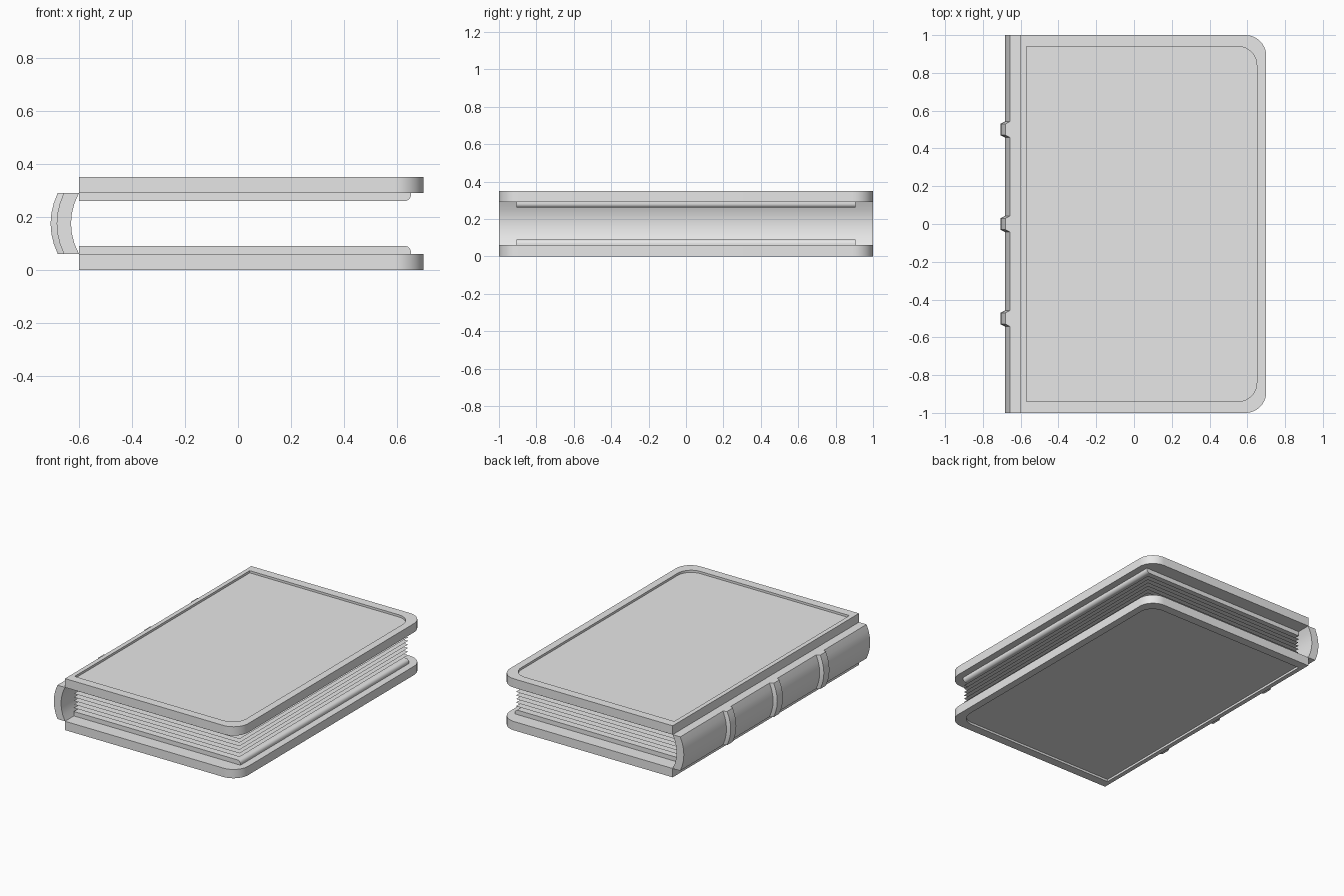
import bpy, bmesh, math

if "Cube" in bpy.data.objects:
    bpy.data.objects.remove(bpy.data.objects["Cube"])

grey = bpy.data.materials.new("plain_grey")
grey.diffuse_color = (0.8, 0.8, 0.8, 1)
grey.use_nodes = True
grey.node_tree.nodes["Principled BSDF"].inputs["Base Color"].default_value = grey.diffuse_color


def finish(name, bm, smooth=True):
    bmesh.ops.recalc_face_normals(bm, faces=bm.faces[:])
    mesh = bpy.data.meshes.new(name)
    bm.to_mesh(mesh)
    bm.free()
    mesh.materials.append(grey)
    ob = bpy.data.objects.new(name, mesh)
    bpy.context.collection.objects.link(ob)
    if smooth:
        bpy.ops.object.select_all(action='DESELECT')
        ob.select_set(True)
        bpy.context.view_layer.objects.active = ob
        bpy.ops.object.shade_smooth_by_angle(angle=math.radians(30))
    return ob


def loft(name, rings):
    """Join equal-sized rings of points and cap both ends."""
    bm = bmesh.new()
    loops = [[bm.verts.new(p) for p in ring] for ring in rings]
    n = len(loops[0])
    for a, b in zip(loops, loops[1:]):
        for i in range(n):
            j = (i + 1) % n
            bm.faces.new((a[i], a[j], b[j], b[i]))
    bm.faces.new(loops[0])
    bm.faces.new(loops[-1])
    return finish(name, bm)


def board_outline(x0, x1, y, r, z, steps=10):
    """Rectangle with both fore-edge corners rounded."""
    pts = [(x0, -y, z)]
    for s in (-1, 1):
        for i in range(steps + 1):
            a = math.pi / 2 * (i / steps if s > 0 else i / steps - 1)
            pts.append((x1 - r + r * math.cos(a), s * (y - r) + r * math.sin(a), z))
    pts.append((x0, y, z))
    return pts


# Covers, each with a shallow recessed panel on the outside
for name, inner, outer, floor in (("lower_cover", 0.06, 0.0, 0.015),
                                  ("upper_cover", 0.29, 0.35, 0.335)):
    loft(name, [board_outline(-0.6, 0.70, 1.0, 0.11, inner),
                board_outline(-0.6, 0.70, 1.0, 0.11, outer),
                board_outline(-0.57, 0.65, 0.94, 0.10, outer),
                board_outline(-0.57, 0.65, 0.94, 0.10, floor)])

# Page blocks against each cover, rounded along the inner fore edge
R = 0.022
profile = [(-0.6, 0.06), (0.652, 0.06)]
for i in range(7):
    a = math.pi / 2 * i / 6
    profile.append((0.652 - R + R * math.cos(a), 0.09 - R + R * math.sin(a)))
profile.append((-0.6, 0.09))
for name, flip in (("lower_page_block", False), ("upper_page_block", True)):
    loft(name, [[(x, y, 0.35 - z if flip else z) for x, z in profile]
                for y in (-0.905, 0.905)])

# Loose flat sheets between the blocks
SHEETS = 6
for k in range(SHEETS):
    z = 0.09 + 0.17 * (k + 1) / (SHEETS + 1)
    bm = bmesh.new()
    bm.faces.new([bm.verts.new(p) for p in ((-0.6, -0.905, z), (0.645, -0.905, z),
                                            (0.645, 0.905, z), (-0.6, 0.905, z))])
    finish("page_sheet", bm, smooth=False)


def bow(x, depth, steps=6):
    """Curve from the lower to the upper hinge, bulging towards -x."""
    return [(x - depth * (1 - (2 * i / steps - 1) ** 2), 0.06 + 0.23 * i / steps)
            for i in range(steps + 1)]


def strip(outer_x, inner_x):
    return bow(outer_x, 0.027) + bow(inner_x, 0.03)[::-1]


# Curved spine
loft("spine", [[(x, y, z) for x, z in strip(-0.657, -0.6)] for y in (-1, 1)])

# Raised bands across the spine, with sloped sides
for yc in (-0.5, 0.0, 0.5):
    rings = []
    for dy, x in ((-0.042, -0.657), (-0.03, -0.68), (0.03, -0.68), (0.042, -0.657)):
        rings.append([(px, yc + dy, pz) for px, pz in strip(x, -0.645)])
    loft("spine_band", rings)
